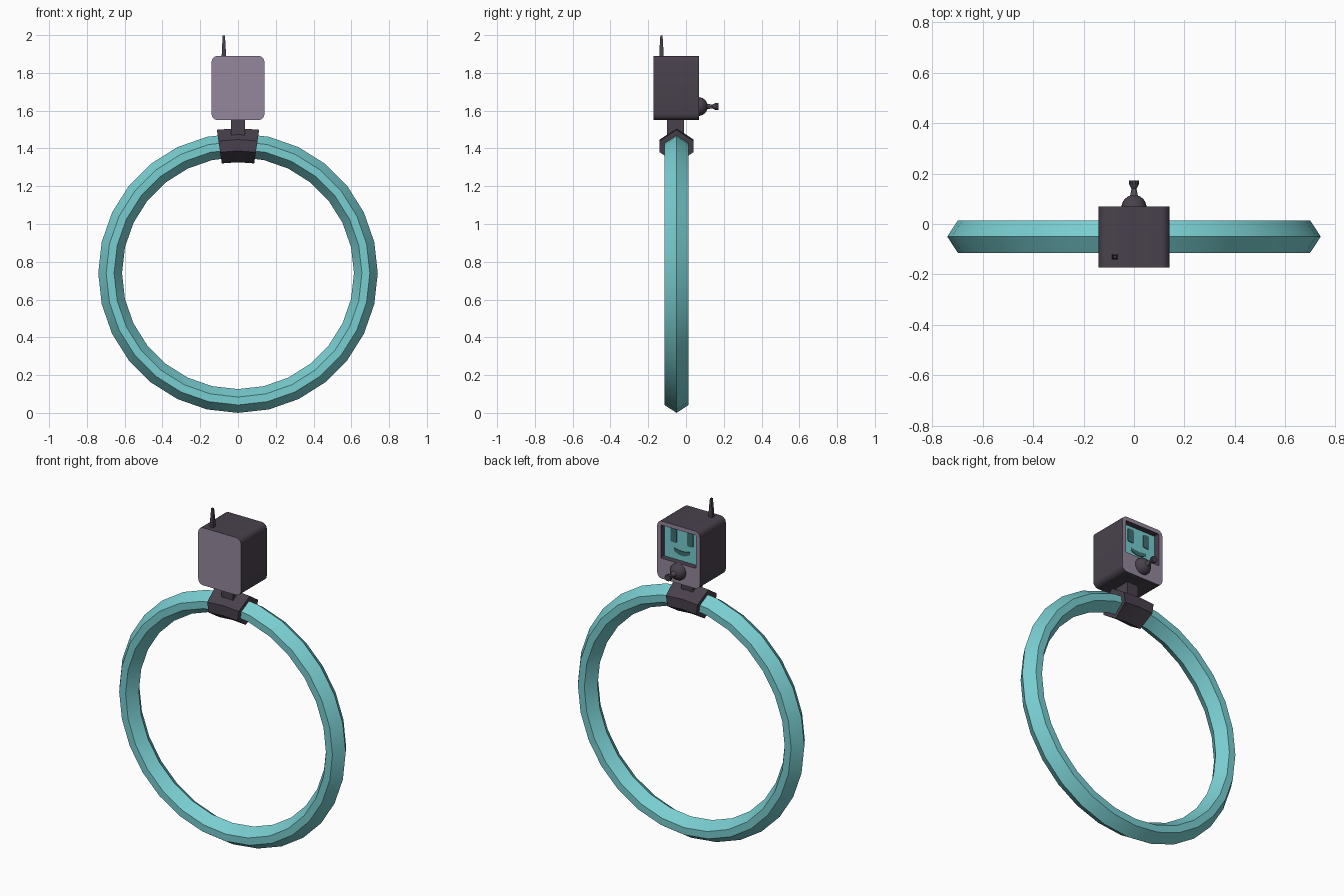
import bpy, bmesh, math
from mathutils import Vector

if "Cube" in bpy.data.objects:
    bpy.data.objects.remove(bpy.data.objects["Cube"])

def mat(name, rgb):
    m = bpy.data.materials.new(name)
    m.diffuse_color = (*rgb, 1)
    m.use_nodes = True
    m.node_tree.nodes["Principled BSDF"].inputs["Base Color"].default_value = m.diffuse_color
    return m

TEAL = mat("teal", (0.19, 0.61, 0.63))
DARK = mat("dark_plum", (0.066, 0.053, 0.074))
MAUVE = mat("mauve_grey", (0.30, 0.245, 0.335))
DEEP = mat("deep_teal", (0.05, 0.16, 0.17))
GREY = mat("grey", (0.16, 0.155, 0.175))
CY = -0.05          # depth of the wheel plane
HUB = Vector((0, CY, 0.74))

def loft(name, loops, mats, band_mats=None, caps=(0, 0), closed=False, smooth=True):
    """Skin between equal-length point loops; optional caps or closed ring."""
    bm = bmesh.new()
    rows = [[bm.verts.new(p) for p in lp] for lp in loops]
    n = len(rows[0])
    for i in range(len(rows) if closed else len(rows) - 1):
        a, b = rows[i], rows[(i + 1) % len(rows)]
        for j in range(n):
            k = (j + 1) % n
            f = bm.faces.new((a[j], a[k], b[k], b[j]))
            f.material_index = band_mats[i] if band_mats else 0
    if not closed:
        for row, idx in zip((rows[0], rows[-1]), caps):
            bm.faces.new(row).material_index = idx
    bmesh.ops.recalc_face_normals(bm, faces=bm.faces)
    me = bpy.data.meshes.new(name)
    bm.to_mesh(me)
    bm.free()
    for m in mats:
        me.materials.append(m)
    ob = bpy.data.objects.new(name, me)
    bpy.context.collection.objects.link(ob)
    if smooth:
        bpy.ops.object.select_all(action='DESELECT')
        bpy.context.view_layer.objects.active = ob
        ob.select_set(True)
        bpy.ops.object.shade_smooth_by_angle(angle=math.radians(30))
    return ob

def hex_section(angle, r_mid, rad, half_y):
    """Hexagonal tube section standing at an angle (from the top) round the hub."""
    out = Vector((math.sin(angle), 0, math.cos(angle)))
    prof = [(rad, 0), (rad / 3, half_y), (-rad / 3, half_y),
            (-rad, 0), (-rad / 3, -half_y), (rad / 3, -half_y)]
    return [HUB + out * (r_mid + r) + Vector((0, y, 0)) for r, y in prof]

def rounded(w, z0, z1, r, y, seg=4):
    """Rounded rectangle in the xz plane."""
    pts = []
    for q, (cx, cz) in enumerate(((w - r, z1 - r), (r - w, z1 - r), (r - w, z0 + r), (w - r, z0 + r))):
        for s in range(seg + 1):
            a = math.pi / 2 * (q + s / seg)
            pts.append((cx + r * math.cos(a), y, cz + r * math.sin(a)))
    return pts

def turned(name, profile, origin, axis, sides, m, smooth=True, twist=0.0):
    """Turned part: (radius, distance) profile along the y or z axis."""
    loops = []
    for r, d in profile:
        lp = []
        for i in range(sides):
            a = twist + 2 * math.pi * i / sides
            u, v = r * math.cos(a), r * math.sin(a)
            lp.append(Vector(origin) + Vector((u, d, v) if axis == 'y' else (u, v, d)))
        loops.append(lp)
    return loft(name, loops, [m], smooth=smooth)

def plate(name, outline, y0, y1, m):
    return loft(name, [[(x, y, z) for x, z in outline] for y in (y0, y1)], [m], smooth=False)

# Wheel ring and the clamp round its top
N = 28
loft("wheel_ring", [hex_section(2 * math.pi * i / N, 0.677, 0.063, 0.064) for i in range(N)],
     [TEAL], closed=True)
loft("ring_clamp", [hex_section(math.radians(a), 0.677, 0.09, 0.09) for a in (-8.4, 0, 8.4)], [DARK])

# Neck between clamp and head
loft("neck", [[(x, y, z) for x, y in ((-.038, -.1), (.038, -.1), (.038, -.01), (-.038, -.01))]
              for z in (1.47, 1.56)], [DARK], smooth=False)

# Head: front panel, dark shell, rear frame, recess walls and screen
loft("head_box", [rounded(0.14, 1.55, 1.89, 0.032, -0.172),
                  rounded(0.14, 1.55, 1.89, 0.032, 0.07),
                  rounded(0.115, 1.67, 1.866, 0.004, 0.07),
                  rounded(0.115, 1.67, 1.866, 0.004, 0.035)],
     [DARK, MAUVE, TEAL], band_mats=[0, 1, 0], caps=(1, 2))

# Face on the screen
for side, label in ((1, "left"), (-1, "right")):
    eye = [(x + side * 0.054, z) for x, _, z in rounded(0.02, 1.768, 1.848, 0.008, 0, 2)]
    plate(label + "_eye", eye, 0.034, 0.039, DEEP)
arc = [i / 5 for i in range(-5, 6)]
smile = [(0.052 * t, 1.702 + 0.018 * t * t) for t in arc] + \
        [(0.052 * t, 1.728 + 0.008 * t * t) for t in reversed(arc)]
plate("mouth", smile, 0.034, 0.039, DEEP)

# Joystick nose: dome, stalk and tip
K = (0, 0.065, 1.622)
dome = [(0.05 * math.cos(a), 0.05 * math.sin(a)) for a in (math.radians(15 * i) for i in range(6))]
turned("joystick_dome", [(0.05, -0.01)] + dome + [(0.004, 0.05)], K, 'y', 20, DARK)
turned("joystick_stalk", [(0.016, 0.044), (0.009, 0.08)], K, 'y', 10, GREY)
turned("joystick_tip", [(0.01, 0.074), (0.02, 0.093), (0.02, 0.107)], K, 'y', 10, DARK)

# Aerial on the roof
turned("aerial", [(0.016, 0), (0.015, 0.03), (0.010, 0.09), (0.008, 0.11)],
       (-0.075, -0.13, 1.889), 'z', 4, DARK, smooth=False, twist=math.pi / 4)
